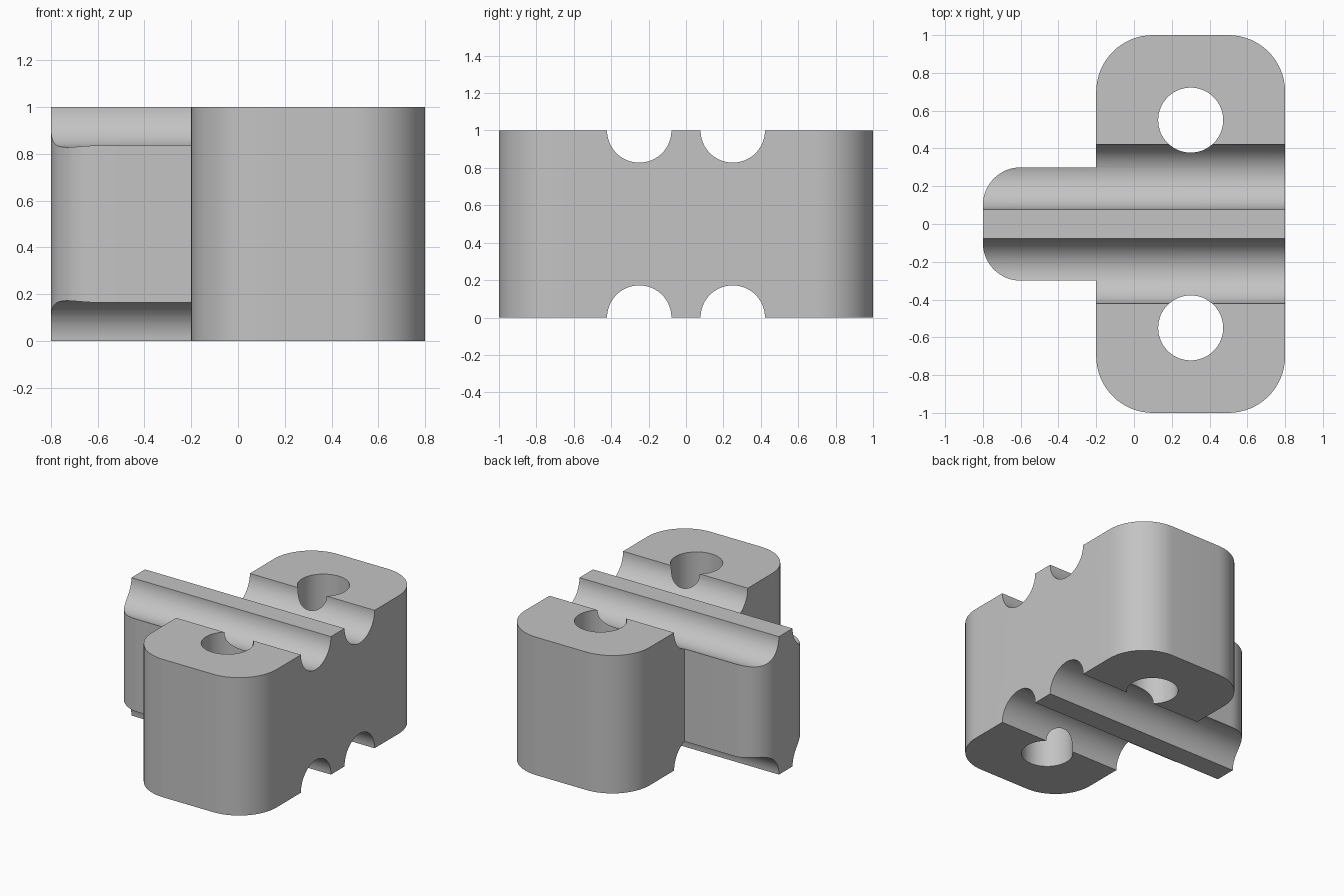
import bpy
import bmesh
from math import pi, cos, sin
from mathutils import Matrix

cube = bpy.data.objects.get("Cube")
if cube:
    bpy.data.objects.remove(cube, do_unlink=True)

grey = bpy.data.materials.new("light grey")
grey.use_nodes = True
colour = (0.55, 0.55, 0.55, 1)
grey.diffuse_color = colour
grey.node_tree.nodes["Principled BSDF"].inputs["Base Color"].default_value = colour


def add_object(name, bm):
    mesh = bpy.data.meshes.new(name)
    bmesh.ops.recalc_face_normals(bm, faces=bm.faces)
    bm.to_mesh(mesh)
    bm.free()
    mesh.materials.append(grey)
    obj = bpy.data.objects.new(name, mesh)
    bpy.context.collection.objects.link(obj)
    return obj


def corner(x, y, radius, start, steps=16):
    """Quarter arc around (x, y), running anticlockwise."""
    angles = [start + pi / 2 * i / steps for i in range(steps + 1)]
    return [(x + radius * cos(a), y + radius * sin(a)) for a in angles]


def cutter(name, radius, length, matrix):
    bm = bmesh.new()
    bmesh.ops.create_cone(bm, cap_ends=True, segments=64, radius1=radius,
                          radius2=radius, depth=length, matrix=matrix)
    obj = add_object(name, bm)
    obj.hide_render = True
    return obj


# T-shaped outline: wide rounded block with a narrower rounded tongue
outline = (corner(0.5, 0.7, 0.3, 0) + corner(0.1, 0.7, 0.3, pi / 2)
           + [(-0.2, 0.3)] + corner(-0.6, 0.1, 0.2, pi / 2)
           + corner(-0.6, -0.1, 0.2, pi) + [(-0.2, -0.3)]
           + corner(0.1, -0.7, 0.3, pi) + corner(0.5, -0.7, 0.3, 3 * pi / 2))
bm = bmesh.new()
base = bm.faces.new([bm.verts.new((x, y, 0)) for x, y in outline])
top = bmesh.ops.extrude_face_region(bm, geom=[base])["geom"]
bmesh.ops.translate(bm, vec=(0, 0, 1),
                    verts=[v for v in top if isinstance(v, bmesh.types.BMVert)])
block = add_object("clamp_block", bm)

# Cable grooves along the top and bottom, and two upright bolt holes
along_x = Matrix.Rotation(pi / 2, 4, "Y")
cutters = []
for side in (-1, 1):
    for z in (0, 1):
        cutters.append(cutter("groove_cutter", 0.172, 3,
                              Matrix.Translation((0, 0.25 * side, z)) @ along_x))
    cutters.append(cutter("bolt_hole_cutter", 0.172, 3,
                          Matrix.Translation((0.3, 0.55 * side, 0.5))))

for tool in cutters:
    cut = block.modifiers.new(tool.name, "BOOLEAN")
    cut.operation = "DIFFERENCE"
    cut.solver = "EXACT"
    cut.object = tool

# Bake the cuts, then drop the cutters
bpy.context.view_layer.update()
graph = bpy.context.evaluated_depsgraph_get()
result = bpy.data.meshes.new_from_object(block.evaluated_get(graph))
block.modifiers.clear()
block.data = result
for tool in cutters:
    bpy.data.objects.remove(tool, do_unlink=True)

bpy.ops.object.select_all(action="DESELECT")
block.select_set(True)
bpy.context.view_layer.objects.active = block
bpy.ops.object.shade_smooth_by_angle(angle=pi / 6)
